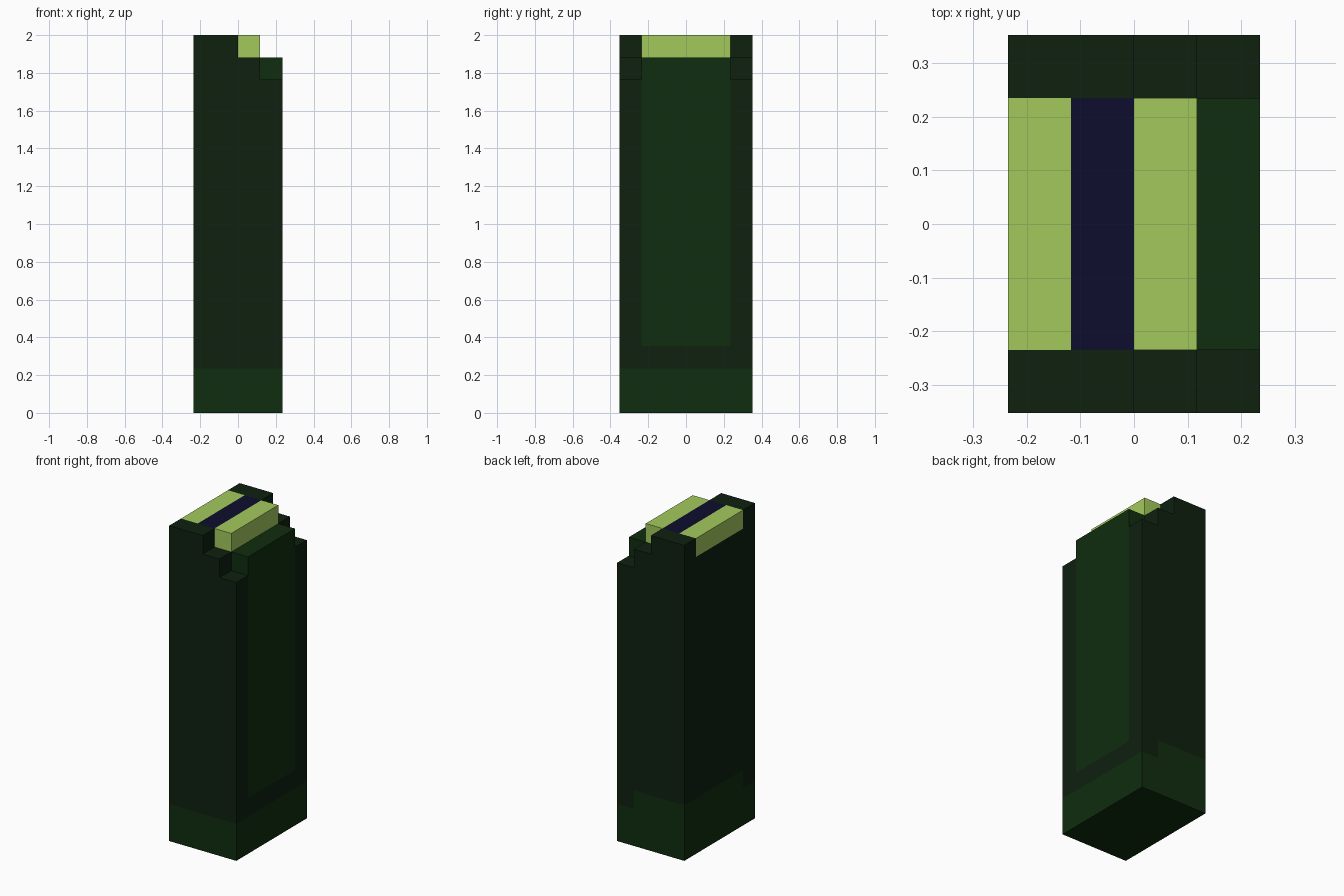
import bpy, bmesh

if "Cube" in bpy.data.objects:
    bpy.data.objects.remove(bpy.data.objects["Cube"])

U = 2 / 17  # one block of the grid: the model is 4 x 6 x 17 blocks


def material(name, rgb):
    m = bpy.data.materials.new(name)
    m.diffuse_color = (*rgb, 1)
    m.use_nodes = True
    m.node_tree.nodes["Principled BSDF"].inputs["Base Color"].default_value = m.diffuse_color
    return m


DARK = material("dark green", (0.0044, 0.0150, 0.0047))
GREEN = material("mid green", (0.0050, 0.0262, 0.0048))
LIME = material("lime", (0.366, 0.584, 0.107))
NAVY = material("navy", (0.0042, 0.0042, 0.0265))


def extrude(name, profile, y0, y1, mat):
    """Extrude an x-z profile (in blocks) from y0 to y1."""
    bm = bmesh.new()
    face = bm.faces.new([bm.verts.new((x * U, y0 * U, z * U)) for x, z in profile])
    moved = bmesh.ops.extrude_face_region(bm, geom=[face])["geom"]
    verts = [g for g in moved if isinstance(g, bmesh.types.BMVert)]
    bmesh.ops.translate(bm, verts=verts, vec=(0, (y1 - y0) * U, 0))
    bmesh.ops.recalc_face_normals(bm, faces=bm.faces)
    me = bpy.data.meshes.new(name)
    bm.to_mesh(me)
    bm.free()
    me.materials.append(mat)
    ob = bpy.data.objects.new(name, me)
    bpy.context.collection.objects.link(ob)
    return ob


def box(name, x, y, z, mat):
    profile = [(x[0], z[0]), (x[1], z[0]), (x[1], z[1]), (x[0], z[1])]
    return extrude(name, profile, y[0], y[1], mat)


# Base, with a raised step at the back left
box("base", (-2, 2), (-3, 3), (0, 2), GREEN)
box("base_step", (-2, 1), (-2, 3), (2, 3), GREEN)

# Front and back walls with the stair-stepped top
stairs = [(2, 15), (1, 15), (1, 16), (0, 16), (0, 17), (-2, 17)]
extrude("front_wall", [(-2, 2), (2, 2)] + stairs, -3, -2, DARK)
extrude("back_wall", [(-2, 3), (1, 3), (1, 2), (2, 2)] + stairs, 2, 3, DARK)

# Body between the walls, with the sill and the side panel
box("core", (-2, 1), (-2, 2), (3, 16), DARK)
box("panel_sill", (1, 2), (-2, 2), (2, 3), DARK)
box("side_panel", (1, 2), (-2, 2), (3, 16), GREEN)

# Striped top bars
for name, x, mat in (("left_bar", -2, LIME), ("middle_bar", -1, NAVY), ("right_bar", 0, LIME)):
    box(name, (x, x + 1), (-2, 2), (16, 17), mat)
